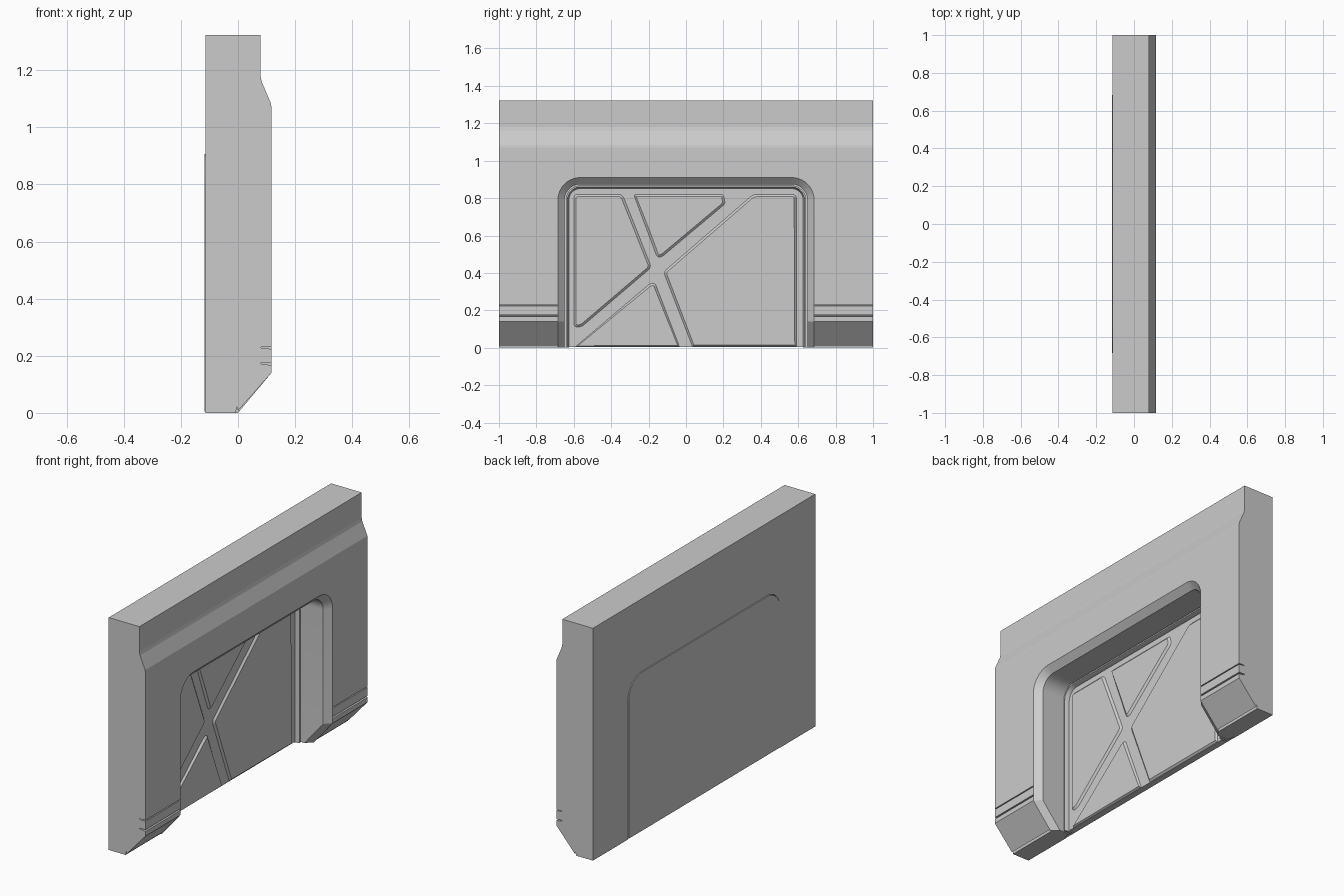
import bpy, bmesh, math

if "Cube" in bpy.data.objects:
    bpy.data.objects.remove(bpy.data.objects["Cube"])

W = 0.117          # front face x
SLOPE_TOP = 0.14   # top of the chamfered foot


def finish(name, bm, smooth=False):
    bmesh.ops.recalc_face_normals(bm, faces=bm.faces[:])
    me = bpy.data.meshes.new(name)
    bm.to_mesh(me)
    bm.free()
    ob = bpy.data.objects.new(name, me)
    bpy.context.collection.objects.link(ob)
    bpy.ops.object.select_all(action='DESELECT')
    bpy.context.view_layer.objects.active = ob
    ob.select_set(True)
    if smooth:
        bpy.ops.object.shade_smooth_by_angle(angle=math.radians(25))
    return ob


def loft(name, rings, smooth=False):
    """Capped skin through equally sized closed rings."""
    bm = bmesh.new()
    vs = [[bm.verts.new(p) for p in r] for r in rings]
    n = len(rings[0])
    for a, b in zip(vs, vs[1:]):
        for i in range(n):
            j = (i + 1) % n
            bm.faces.new((a[i], a[j], b[j], b[i]))
    bm.faces.new(vs[0])
    bm.faces.new(vs[-1])
    return finish(name, bm, smooth)


def arch(off, z0=0.0, seg=10):
    """Doorway outline (y, z), shrunk inward by off."""
    hw, top, r = 0.685 - off, 0.91 - off, 0.12 - off
    right = [(hw, z0), (hw, SLOPE_TOP)]
    for i in range(seg + 1):
        a = math.pi / 2 * i / seg
        right.append((hw - r + r * math.cos(a), top - r + r * math.sin(a)))
    return right + [(-y, z) for y, z in reversed(right)]


# Wall: side profile with foot chamfer, two thin grooves and a stepped top
profile = [(-0.114, 0), (-0.008, 0), (-0.004, 0.022), (0, 0.008),
           (W, SLOPE_TOP), (W, 0.167), (0.08, 0.172), (0.08, 0.176), (W, 0.176),
           (W, 0.224), (0.08, 0.227), (0.08, 0.230), (W, 0.230),
           (W, 1.07), (0.115, 1.085), (0.083, 1.16), (0.079, 1.18),
           (0.079, 1.323), (-0.114, 1.323)]
wall = loft("wall", [[(x, y, z) for x, z in profile] for y in (-1, 1)])

# Doorway opening
cutter = loft("doorway_cutter", [[(x, y, z) for y, z in arch(0, -0.1)] for x in (-0.3, 0.3)])
cutter.hide_render = True
mod = wall.modifiers.new("doorway", 'BOOLEAN')
mod.operation = 'DIFFERENCE'
mod.solver = 'EXACT'
mod.object = cutter
bpy.context.view_layer.objects.active = wall
bpy.ops.object.modifier_apply(modifier="doorway")
bpy.data.objects.remove(cutter)

# Door frame: chamfered jamb, shadow gap and inner bead swept round the arch
section = [(0, 0), (0.036, -0.035), (0.036, None, -0.092), (0.043, None, -0.092),
           (0.043, None, -0.056), (0.051, None, -0.056), (0.06, None, -0.082),
           (0.06, None, -0.1), (0, None, -0.1)]
paths = [arch(s[0]) for s in section]
rings = []
for i in range(len(paths[0])):
    ring = []
    for s, path in zip(section, paths):
        y, z = path[i]
        front = W * min(1, z / SLOPE_TOP)
        ring.append((s[2] if s[1] is None else front + s[1], y, z))
    rings.append(ring)
loft("door_frame", rings, True)

# Door slab, slightly proud of the back of the wall
DOOR_X = -0.08
loft("door_slab", [[(x, y, z) for y, z in arch(o, 0.004)]
                   for x, o in ((-0.117, 0.003), (-0.095, 0.003), (-0.095, 0.055), (DOOR_X, 0.055))])

# Four raised door panels, leaving crossed channels between them
panels = {
    "left": [(-0.60, 0.82), (-0.34, 0.82), (-0.185, 0.43), (-0.56, 0.11), (-0.60, 0.11)],
    "top": [(-0.28, 0.82), (0.20, 0.82), (0.21, 0.77), (-0.13, 0.485), (-0.155, 0.485)],
    "right": [(0.36, 0.82), (0.59, 0.82), (0.59, 0.006), (0.035, 0.006), (-0.12, 0.405)],
    "bottom": [(-0.19, 0.345), (-0.165, 0.345), (-0.035, 0.006), (-0.59, 0.006)],
}
for key, pts in panels.items():
    bm = bmesh.new()
    vs = [bm.verts.new((DOOR_X, y, z)) for y, z in pts]
    f = bm.faces.new(vs)
    corners = [v for v in vs if v.co.z > 0.05]
    bmesh.ops.bevel(bm, geom=corners, offset=0.02, segments=4, profile=0.5,
                    affect='VERTICES', clamp_overlap=True)
    f = bm.faces[:][0]
    f.normal_update()
    if f.normal.x < 0:
        f.normal_flip()
    bmesh.ops.inset_region(bm, faces=[f], thickness=0.012, depth=0.01, use_boundary=True)
    for face in bm.faces:
        face.normal_update()
    me = bpy.data.meshes.new("door_panel_" + key)
    bm.to_mesh(me)
    bm.free()
    bpy.context.collection.objects.link(bpy.data.objects.new("door_panel_" + key, me))
